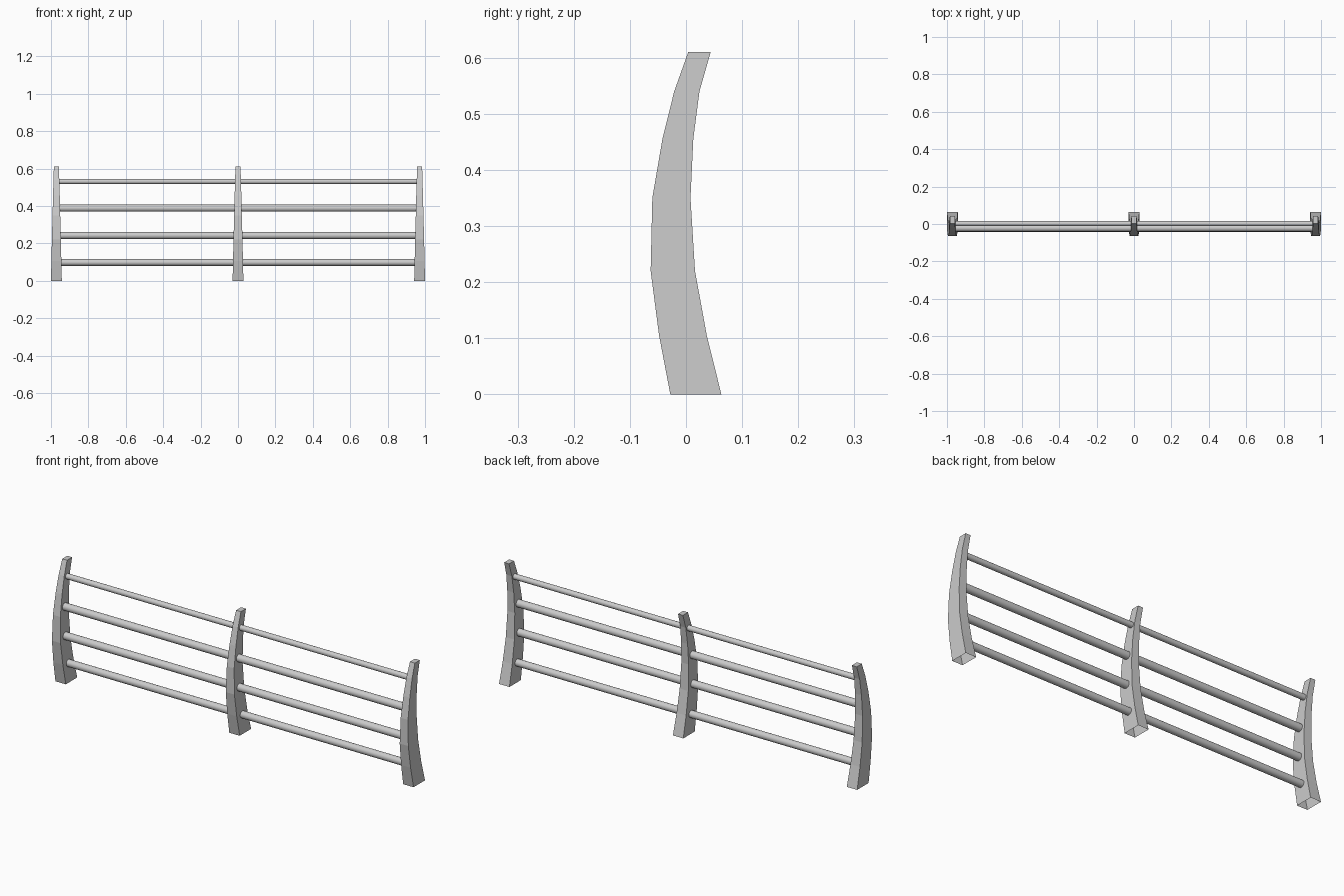
import bpy, bmesh
from math import pi
from mathutils import Matrix

if "Cube" in bpy.data.objects:
    bpy.data.objects.remove(bpy.data.objects["Cube"])

# Curved post side profile: z, front y, back y, half width
PROFILE = [
    (0.000, -0.028, 0.063, 0.029),
    (0.105, -0.048, 0.037, 0.0265),
    (0.220, -0.063, 0.016, 0.024),
    (0.350, -0.060, 0.008, 0.0205),
    (0.455, -0.042, 0.013, 0.018),
    (0.540, -0.021, 0.024, 0.0155),
    (0.610, 0.004, 0.044, 0.0135),
]


def add_object(name, bm):
    bmesh.ops.recalc_face_normals(bm, faces=bm.faces[:])
    mesh = bpy.data.meshes.new(name)
    bm.to_mesh(mesh)
    bm.free()
    ob = bpy.data.objects.new(name, mesh)
    bpy.context.collection.objects.link(ob)
    return ob


def post(name, x):
    bm = bmesh.new()
    rings = [[bm.verts.new(p) for p in ((x - w, f, z), (x + w, f, z), (x + w, b, z), (x - w, b, z))]
             for z, f, b, w in PROFILE]
    for lo, hi in zip(rings, rings[1:]):
        for i in range(4):
            j = (i + 1) % 4
            bm.faces.new((lo[i], lo[j], hi[j], hi[i]))
    bm.faces.new(rings[-1])  # closed top, open underside
    add_object(name, bm)


def rail(name, y, z, radius, half_length):
    bm = bmesh.new()
    bmesh.ops.create_cone(bm, cap_ends=True, segments=20, radius1=radius, radius2=radius,
                          depth=2 * half_length,
                          matrix=Matrix.Translation((0, y, z)) @ Matrix.Rotation(pi / 2, 4, 'Y'))
    for face in bm.faces:
        face.smooth = len(face.verts) == 4
    add_object(name, bm)


# Three tapered posts
for name, x in (("left_post", -0.971), ("middle_post", 0), ("right_post", 0.971)):
    post(name, x)

# Four round rails following the curve of the posts
for i, (y, z, r) in enumerate(((-0.003, 0.098, 0.018), (-0.023, 0.242, 0.019),
                               (-0.022, 0.388, 0.019), (0.002, 0.531, 0.014))):
    rail(f"rail_{i + 1}", y, z, r, 0.965)
